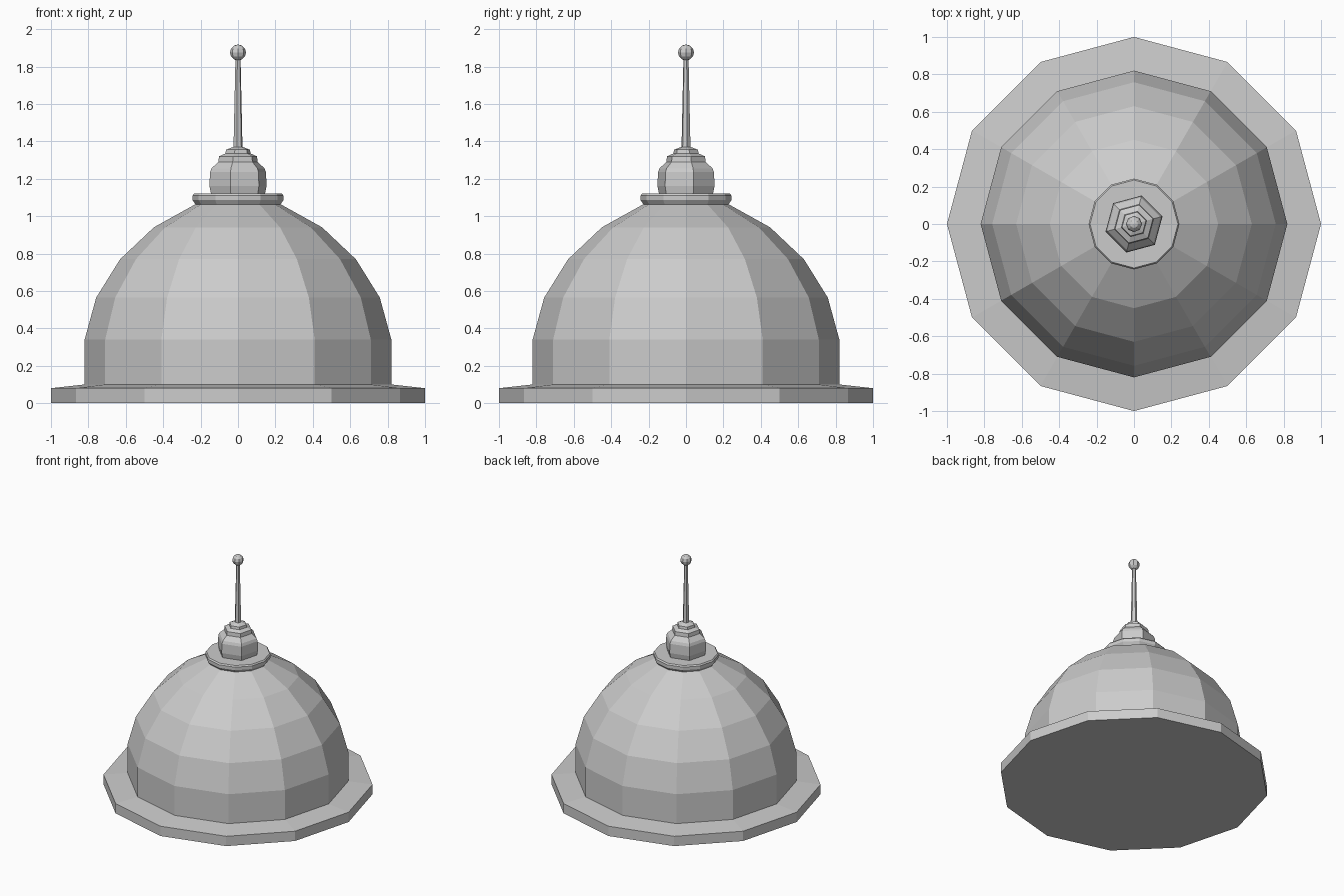
import bpy, bmesh
from math import cos, sin, pi, radians

if "Cube" in bpy.data.objects:
    bpy.data.objects.remove(bpy.data.objects["Cube"])


def lathe(name, profile, sides, turn=0.0):
    """Closed flat-faced solid turned around z from (radius, height) points."""
    bm = bmesh.new()
    rings = []
    for r, z in profile:
        rings.append([bm.verts.new((r * cos(turn + 2 * pi * i / sides),
                                    r * sin(turn + 2 * pi * i / sides), z))
                      for i in range(sides)])
    for a, b in zip(rings, rings[1:]):
        for i in range(sides):
            j = (i + 1) % sides
            bm.faces.new((a[i], a[j], b[j], b[i]))
    bm.faces.new(rings[0][::-1])
    bm.faces.new(rings[-1])
    mesh = bpy.data.meshes.new(name)
    bm.to_mesh(mesh)
    bm.free()
    obj = bpy.data.objects.new(name, mesh)
    bpy.context.collection.objects.link(obj)
    return obj


# Wide base rim and stepped dome as one shell
lathe("dome", [(1, 0), (1, 0.08), (0.82, 0.1), (0.82, 0.34), (0.758, 0.565),
               (0.63, 0.77), (0.45, 0.94), (0.225, 1.065)], 12)

# Collar on top of the dome
lathe("collar", [(0.225, 1.06), (0.243, 1.085), (0.243, 1.11),
                 (0.235, 1.12)], 12)

# Six-sided lantern with stepped cap
lathe("lantern", [(0.148, 1.115), (0.158, 1.16), (0.155, 1.235), (0.146, 1.256),
                  (0.109, 1.29), (0.105, 1.32), (0.07, 1.335), (0.066, 1.355),
                  (0.026, 1.37)], 6, radians(15))

# Spire rod
lathe("spire", [(0.025, 1.36), (0.014, 1.85)], 6, radians(15))

# Ball finial
bpy.ops.mesh.primitive_uv_sphere_add(segments=8, ring_count=6, radius=0.043,
                                     location=(0, 0, 1.875))
bpy.context.object.name = "finial_ball"
